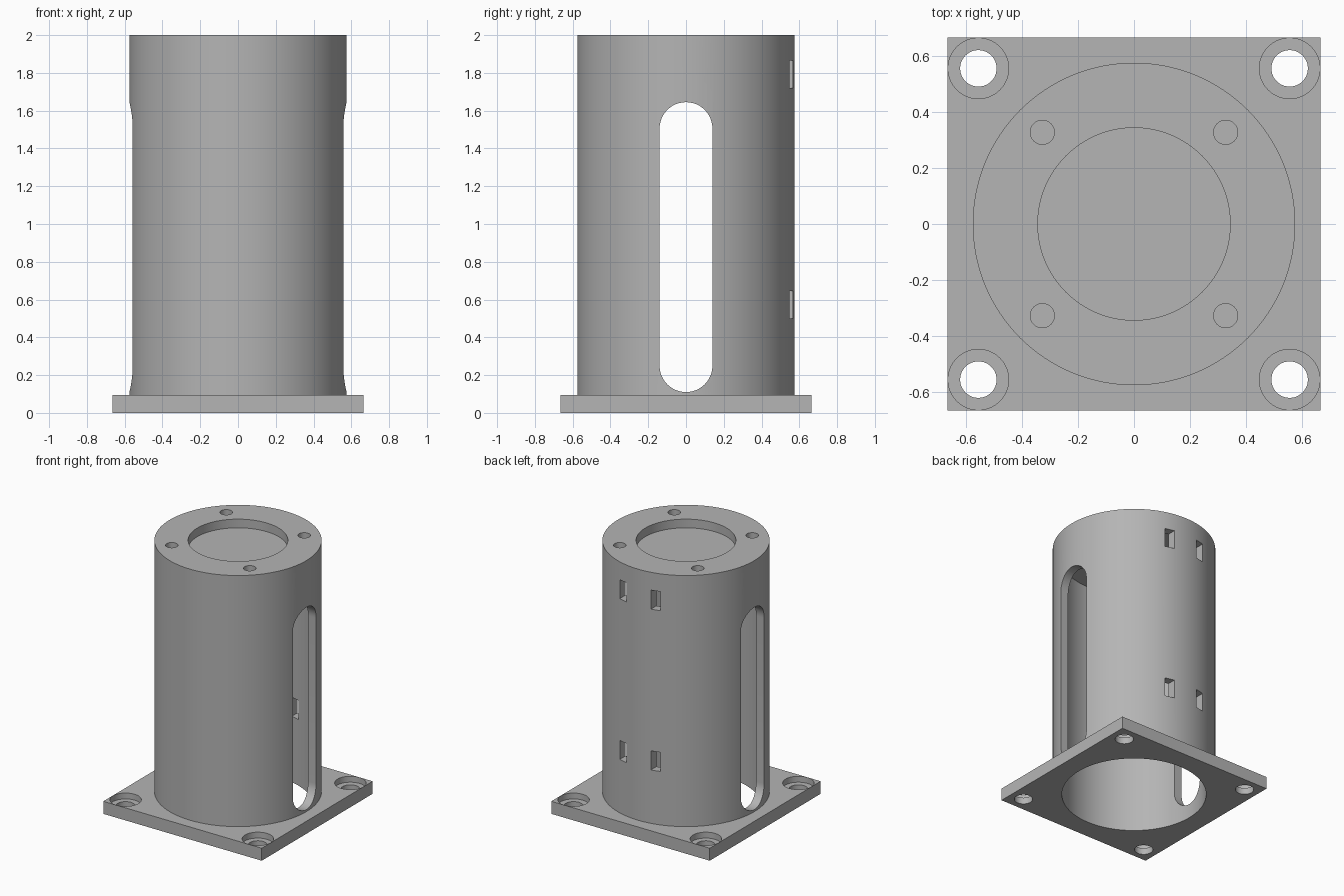
import bpy
import math

if "Cube" in bpy.data.objects:
    bpy.data.objects.remove(bpy.data.objects["Cube"], do_unlink=True)

PLATE_TOP, TOP = 0.095, 2.0
OUTER, BORE = 0.575, 0.51
CEILING, FLOOR = 1.92, 1.934     # thin closing skin under the top openings

grey = bpy.data.materials.new("plain grey")
grey.use_nodes = True
colour = (0.46, 0.46, 0.46, 1)
grey.diffuse_color = colour
grey.node_tree.nodes["Principled BSDF"].inputs["Base Color"].default_value = colour


def cylinder(name, radius, z0, z1, x=0, y=0, sides=128):
    bpy.ops.mesh.primitive_cylinder_add(vertices=sides, radius=radius, depth=z1 - z0,
                                        location=(x, y, (z0 + z1) / 2))
    bpy.context.object.name = name
    return bpy.context.object


def box(name, centre, size):
    bpy.ops.mesh.primitive_cube_add(size=1, location=centre)
    ob = bpy.context.object
    ob.name = name
    ob.scale = size
    bpy.ops.object.transform_apply(location=False, rotation=False)
    return ob


def stadium(name, half_width, z0, z1, length, steps=24):
    """Upright rounded slot running right through along x."""
    outline = []
    for centre, start in ((z1 - half_width, 0), (z0 + half_width, math.pi)):
        for i in range(steps + 1):
            a = start + math.pi * i / steps
            outline.append((half_width * math.cos(a), centre + half_width * math.sin(a)))
    n = len(outline)
    verts = [(x, y, z) for x in (-length / 2, length / 2) for y, z in outline]
    faces = [tuple(reversed(range(n))), tuple(range(n, 2 * n))]
    faces += [(i, (i + 1) % n, n + (i + 1) % n, n + i) for i in range(n)]
    mesh = bpy.data.meshes.new(name)
    mesh.from_pydata(verts, [], faces)
    ob = bpy.data.objects.new(name, mesh)
    bpy.context.collection.objects.link(ob)
    return ob


def cut(target, cutters):
    for c in cutters:
        c.hide_render = True
        mod = target.modifiers.new("cut", "BOOLEAN")
        mod.operation, mod.solver, mod.object = "DIFFERENCE", "EXACT", c
        bpy.context.view_layer.objects.active = target
        bpy.ops.object.modifier_apply(modifier=mod.name)
        bpy.data.objects.remove(c, do_unlink=True)


def finish(ob):
    ob.data.materials.clear()
    ob.data.materials.append(grey)
    bpy.ops.object.select_all(action="DESELECT")
    ob.select_set(True)
    bpy.context.view_layer.objects.active = ob
    bpy.ops.object.shade_smooth_by_angle(angle=math.radians(30))


corners = [(sx, sy) for sx in (-1, 1) for sy in (-1, 1)]

# Square base plate with a bore and four counterbored screw holes
plate = box("base_plate", (0, 0, PLATE_TOP / 2), (1.33, 1.33, PLATE_TOP))
cutters = [cylinder("plate_bore", BORE, -0.1, 0.2)]
for sx, sy in corners:
    x, y = 0.555 * sx, 0.555 * sy
    cutters.append(cylinder("screw_hole", 0.065, -0.1, 0.2, x, y, 48))
    cutters.append(cylinder("counterbore", 0.108, 0.05, 0.2, x, y, 64))
cut(plate, cutters)
finish(plate)

# Tube: open below, closed by a thin skin below the recess and bolt holes
tube = cylinder("tube", OUTER, PLATE_TOP, TOP)
cutters = [cylinder("tube_bore", BORE, 0, CEILING),
           cylinder("top_recess", 0.343, FLOOR, 2.1),
           stadium("side_slot", 0.14, 0.11, 1.645, 1.6)]
for sx, sy in corners:
    cutters.append(cylinder("bolt_hole", 0.043, FLOOR, 2.1, 0.327 * sx, 0.327 * sy, 40))

# Paired strap windows in the back wall
for z in (0.573, 1.793):
    for side in (-1, 1):
        cutters.append(box("strap_window", (0.137 * side, 0.54, z), (0.07, 0.3, 0.145)))
cut(tube, cutters)
finish(tube)
